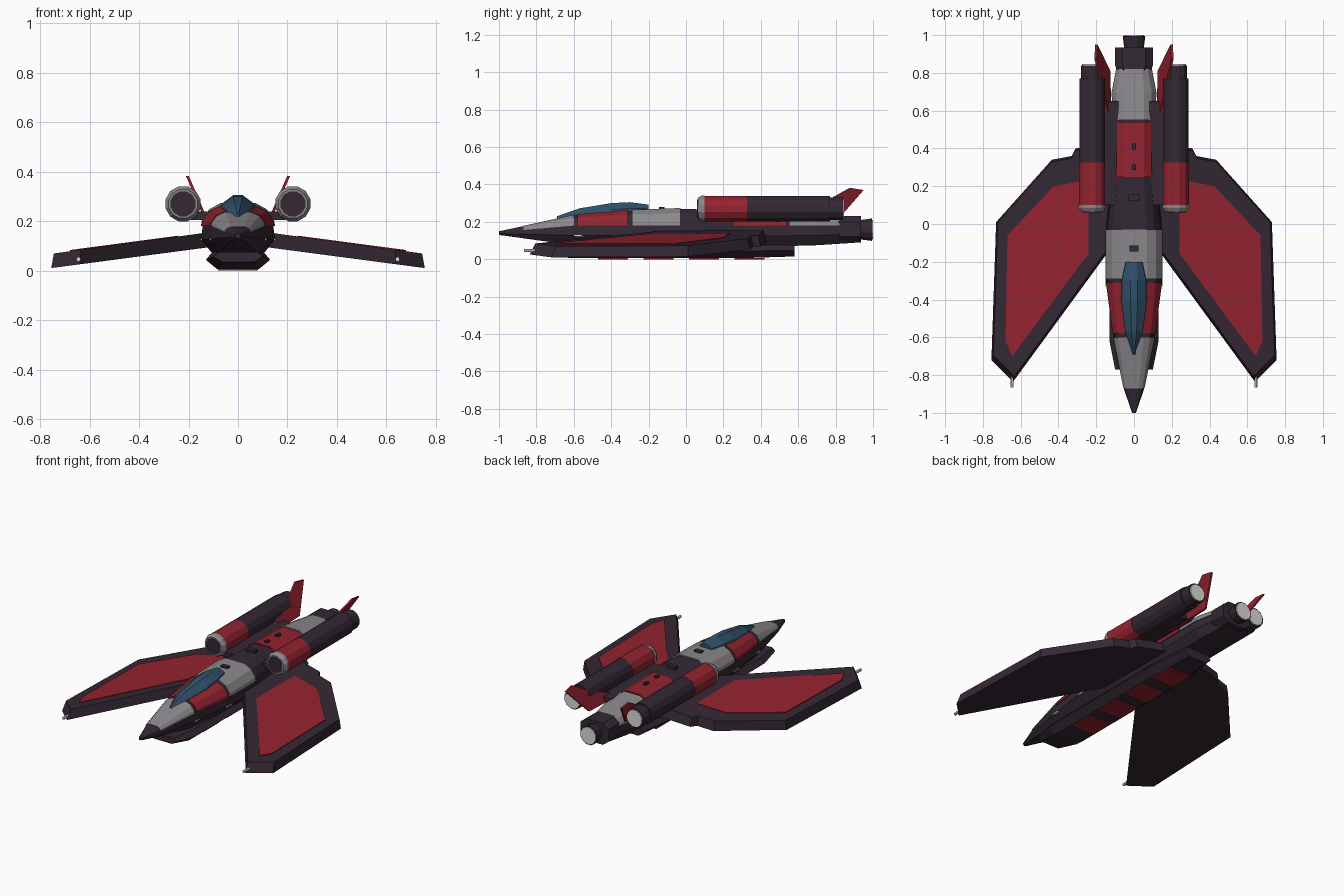
import bpy
import bmesh
from math import cos, sin, pi

cube = bpy.data.objects.get("Cube")
if cube:
    bpy.data.objects.remove(cube, do_unlink=True)


def material(name, red, green, blue):
    made = bpy.data.materials.new(name)
    made.use_nodes = True
    colour = (red, green, blue, 1)
    made.diffuse_color = colour
    made.node_tree.nodes["Principled BSDF"].inputs["Base Color"].default_value = colour
    return made


RED = material("deep red", .3, .017, .03)
GREY = material("hull grey", .26, .25, .26)
DARK = material("dark plum", .034, .021, .034)
BLUE = material("canopy blue", .03, .085, .15)
WHITE = material("pale glow", .7, .7, .68)


def skin(name, mat, rings):
    """Bridge equal-sized rings of points and cap both ends."""
    bm = bmesh.new()
    loops = [[bm.verts.new(point) for point in ring] for ring in rings]
    for near, far in zip(loops, loops[1:]):
        for k in range(len(near)):
            bm.faces.new((near[k - 1], near[k], far[k], far[k - 1]))
    bm.faces.new(loops[0])
    bm.faces.new(loops[-1])
    bmesh.ops.recalc_face_normals(bm, faces=bm.faces[:])
    mesh = bpy.data.meshes.new(name)
    bm.to_mesh(mesh)
    bm.free()
    mesh.materials.append(mat)
    part = bpy.data.objects.new(name, mesh)
    bpy.context.collection.objects.link(part)


def section(y, width, low, high, shape):
    """Mirrored cross-section; shape holds fractions of width and height."""
    half = [(width * across, y, low + (high - low) * up) for across, up in shape]
    return half + [(-x, y, z) for x, y, z in reversed(half)]


def tube(name, mat, x, z, front, back, front_radius, back_radius, sides=12):
    turns = [2 * pi * (k + .5) / sides for k in range(sides)]
    skin(name, mat, [[(x + r * cos(a), y, z + r * sin(a)) for a in turns]
                     for y, r in ((front, front_radius), (back, back_radius))])


def box(name, mat, left, right, front, back, low, high):
    skin(name, mat, [[(left, y, low), (right, y, low), (right, y, high), (left, y, high)]
                     for y in (front, back)])


def follow(guide, y):
    """Read a value off a guide line of (y, value) points."""
    for (start, first), (end, last) in zip(guide, guide[1:]):
        if y <= end:
            return first + (last - first) * (y - start) / (end - start)
    return guide[-1][1]


# Guide lines along the hull
WIDTH = [(-1, .01), (-.86, .058), (-.6, .11), (-.3, .15), (0, .15), (.3, .115), (.7, .118), (.9, .08)]
DECK = [(-1, .15), (-.6, .238), (-.3, .264), (0, .275), (.5, .265), (.9, .225)]
SILL = [(-1, .145), (-.6, .18), (.9, .18)]
KEEL = [(-1, .13), (-.6, .075), (.5, .062), (.9, .088)]
UPPER = [(1, 0), (.97, .25), (.78, .72), (.46, 1)]
LOWER = [(.68, 0), (1, .5), (.95, 1)]


def hull_part(name, mat, front, back, low, high, shape, scale=1):
    stops = [front] + [y for y, width in WIDTH if front < y < back] + [back]
    skin(name, mat, [section(y, scale * follow(WIDTH, y), follow(low, y),
                             follow(low, y) + scale * (follow(high, y) - follow(low, y)), shape)
                     for y in stops])


# Dark lower hull, and an inner spine that shows in the panel gaps
hull_part("lower_hull", DARK, -1, .9, KEEL, SILL, LOWER)
hull_part("spine", DARK, -1, .85, SILL, DECK, UPPER, .93)

# Coloured upper hull sections
for name, mat, front, back in (
        ("nose_panel", GREY, -.87, -.6), ("cockpit_panel", RED, -.58, -.31),
        ("shoulder_panel", GREY, -.29, -.03), ("rear_deck", RED, .25, .54),
        ("tail_panel", GREY, .55, .82)):
    hull_part(name, mat, front, back, SILL, DECK, UPPER)

# Faceted canopy
FACETS = [(1, 0), (.9, .4), (.27, 1)]
skin("canopy", BLUE, [section(y, width, low, high, FACETS) for y, width, low, high in (
    (-.69, .01, .2, .23), (-.57, .05, .23, .272), (-.4, .072, .24, .3),
    (-.3, .07, .25, .305), (-.2, .048, .26, .292))])

# Deck fittings
for y, half_width, high in ((-.13, .025, .28), (.14, .03, .285), (.3, .01, .28), (.41, .01, .28)):
    box("deck_fitting", DARK, -half_width, half_width, y - .015, y + .015, .25, high)

# Belly keel with red plates
KEEL_SHAPE = [(.65, 0), (1, .55), (.8, 1)]
skin("belly_keel", DARK, [section(y, width, low, .075, KEEL_SHAPE) for y, width, low in (
    (-.77, .1, .035), (-.62, .13, .006), (.3, .13, .006), (.58, .1, .015))])
for i in range(4):
    front = i * .243 - .47
    box("belly_plate", RED, -.08, .08, front, front + .16, 0, .007)

# Tail housing and centre nozzle
OCTAGON = [(.6, 0), (1, .22), (1, .78), (.6, 1)]
skin("tail_housing", DARK, [section(y, width, .09, .23, OCTAGON)
                            for y, width in ((.8, .085), (.84, .1), (.935, .1))])
tube("centre_nozzle", DARK, 0, .158, .92, .995, .052, .062)
tube("centre_glow", WHITE, 0, .158, .99, 1, .056, .054)

# Wing outlines, laid on a plane that droops outward
WING = [(.12, -.125), (.64, -.835), (.755, -.72), (.73, .01), (.435, .34),
        (.33, .36), (.31, .4), (.12, .43)]
PANEL = [(.24, -.155), (.645, -.7), (.68, -.62), (.67, -.06), (.425, .2), (.24, .235)]
FIN = [(.48, .2), (.72, .295), (.875, .382), (.95, .37), (.81, .21)]


def droop(side, outline, lift, shrink=1):
    """Lay an outline on the wing slope, drawn in towards the wing middle."""
    return [(side * (.45 + (x - .45) * shrink), y * shrink, .11 - x * .132 + lift)
            for x, y in outline]


for label, side in (("left_", 1), ("right_", -1)):
    skin(label + "wing", DARK, [droop(side, WING, 0), droop(side, WING, .059, .965)])
    skin(label + "wing_panel", RED, [droop(side, PANEL, .055), droop(side, PANEL, .063)])
    tube(label + "wing_gun", WHITE, side * .645, .046, -.865, -.8, .009, .009, 8)

    # Engine: grey lip, dark intake, red band, dark barrel, stepped nozzle
    for name, mat, front, back, front_radius, back_radius in (
            ("intake", DARK, .06, .07, .052, .052), ("engine_lip", GREY, .063, .085, .06, .073),
            ("engine_collar", GREY, .085, .1, .073, .073), ("engine_band", RED, .1, .325, .071, .071),
            ("engine_barrel", DARK, .325, .77, .07, .07), ("engine_nozzle", DARK, .77, .84, .062, .062),
            ("engine_glow", WHITE, .835, .846, .056, .054)):
        tube(label + name, mat, side * .222, .27, front, back, front_radius, back_radius)
    box(label + "pylon", DARK, side * .08, side * .19, .1, .65, .205, .24)

    # Outward leaning tail fin
    skin(label + "tail_fin", RED, [[(side * (z * .43 + inset), y, z) for y, z in FIN]
                                   for inset in (.034, .046)])

    # Small pale slots along the hull side
    for front in (-.6, -.33):
        edge = follow(WIDTH, front) + .005
        box(label + "hull_slot", WHITE, side * (edge - .03), side * edge,
            front, front + .06, .122, .13)
